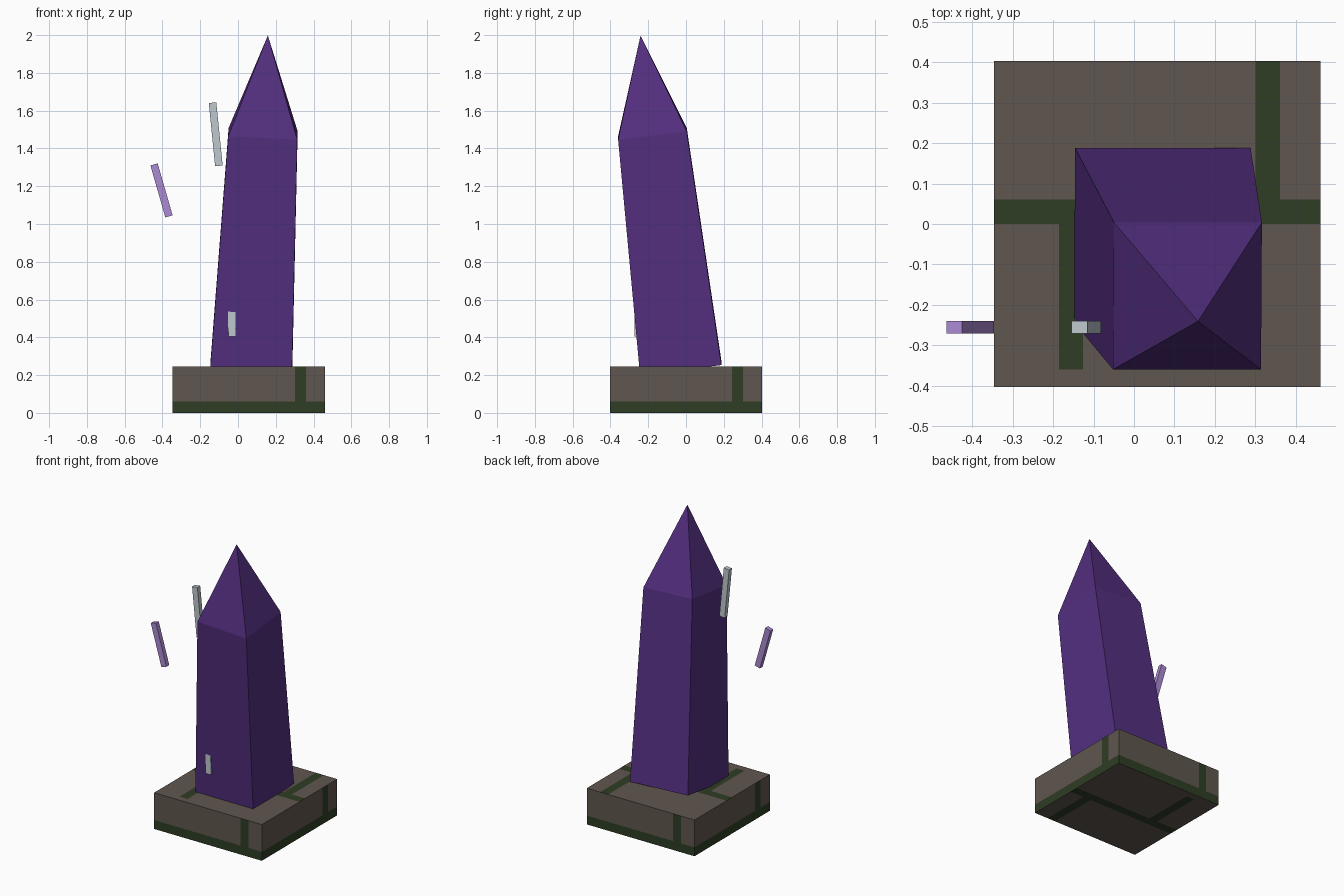
import bpy, bmesh
from mathutils import Vector

cube = bpy.data.objects.get("Cube")
if cube:
    bpy.data.objects.remove(cube, do_unlink=True)


def srgb(v):
    v /= 255
    return v / 12.92 if v <= 0.04045 else ((v + 0.055) / 1.055) ** 2.4


def material(name, *rgb):
    m = bpy.data.materials.new(name)
    col = [srgb(c) for c in rgb] + [1]
    m.diffuse_color = col
    m.use_nodes = True
    m.node_tree.nodes["Principled BSDF"].inputs["Base Color"].default_value = col
    return m


stone = material("stone", 96, 86, 78)
moss = material("moss", 46, 61, 36)
violet = material("deep violet", 84, 47, 128)
grey = material("pale grey", 190, 200, 205)
lilac = material("lilac", 172, 138, 212)


def new_object(name, bm, *mats):
    me = bpy.data.meshes.new(name)
    bmesh.ops.recalc_face_normals(bm, faces=bm.faces)
    bm.to_mesh(me)
    bm.free()
    for m in mats:
        me.materials.append(m)
    ob = bpy.data.objects.new(name, me)
    bpy.context.collection.objects.link(ob)
    return ob


def box(size):
    bm = bmesh.new()
    bmesh.ops.create_cube(bm, size=1)
    bmesh.ops.scale(bm, vec=size, verts=bm.verts)
    return bm


# Plinth block, cut along the moss joints
W, H, J = 0.403, 0.245, 0.06
base = box((2 * W, 2 * W, H))
bmesh.ops.translate(base, vec=(0, 0, H / 2), verts=base.verts)
SIDE = (0.243, 0.303)       # upright joint on every side, also long joint on top
SHORT = (-0.243, -0.183)    # short joint on top
cuts = {0: (-0.303, *SHORT, *SIDE),
        1: (-0.36, -0.303, -0.243, -J, 0, J, 0.243, 0.303, 0.36),
        2: (J,)}
for axis, places in cuts.items():
    for p in places:
        co, no = Vector(), Vector()
        co[axis], no[axis] = p, 1
        bmesh.ops.bisect_plane(base, geom=base.verts[:] + base.edges[:] + base.faces[:],
                               plane_co=co, plane_no=no)


def within(v, span):
    return span[0] < v < span[1]


def is_mossy(f):
    n, c = f.normal, f.calc_center_median()
    if abs(n.z) > 0.5:
        # Joints on top, flipped front to back underneath
        y = c.y if n.z > 0 else -c.y
        return (within(y, (0, J)) or (y > 0 and within(c.x, SIDE))
                or (within(y, (-0.36, 0)) and within(c.x, SHORT)))
    # Sides: low strip and one upright joint, repeated around the block
    across = n.x * c.y - n.y * c.x
    return c.z < J or within(across, SIDE)


base.normal_update()
for f in base.faces:
    f.material_index = int(is_mossy(f))
plinth = new_object("plinth", base, stone, moss)
plinth.location.x = 0.0575

# Leaning obelisk: two square rings and a point
bm = bmesh.new()
rings = []
for r, z in ((0.217, 0), (0.183, 1.25)):
    rings.append([bm.verts.new((sx * r, sy * r, z))
                  for sx, sy in ((-1, -1), (1, -1), (1, 1), (-1, 1))])
tip = bm.verts.new((0, 0, 1.775))
low, high = rings
bm.faces.new(low)
for i in range(4):
    j = (i + 1) % 4
    bm.faces.new((low[i], low[j], high[j], high[i]))
    bm.faces.new((high[i], high[j], tip))
obelisk = new_object("obelisk", bm, violet)
obelisk.location = (0.07, -0.028, 0.238)
obelisk.rotation_euler = (0.12, 0.05, 0)

# Floating shards, the lowest one sunk into the obelisk
for name, mat, loc, length, tilt in (
        ("upper_shard", grey, (-0.118, -0.255, 1.475), 0.336, -0.1),
        ("outer_shard", lilac, (-0.405, -0.255, 1.178), 0.286, -0.28),
        ("sunken_shard", grey, (-0.034, -0.258, 0.55), 0.29, -0.02)):
    shard = new_object(name, box((0.04, 0.03, length)), mat)
    shard.location = loc
    shard.rotation_euler.y = tilt
